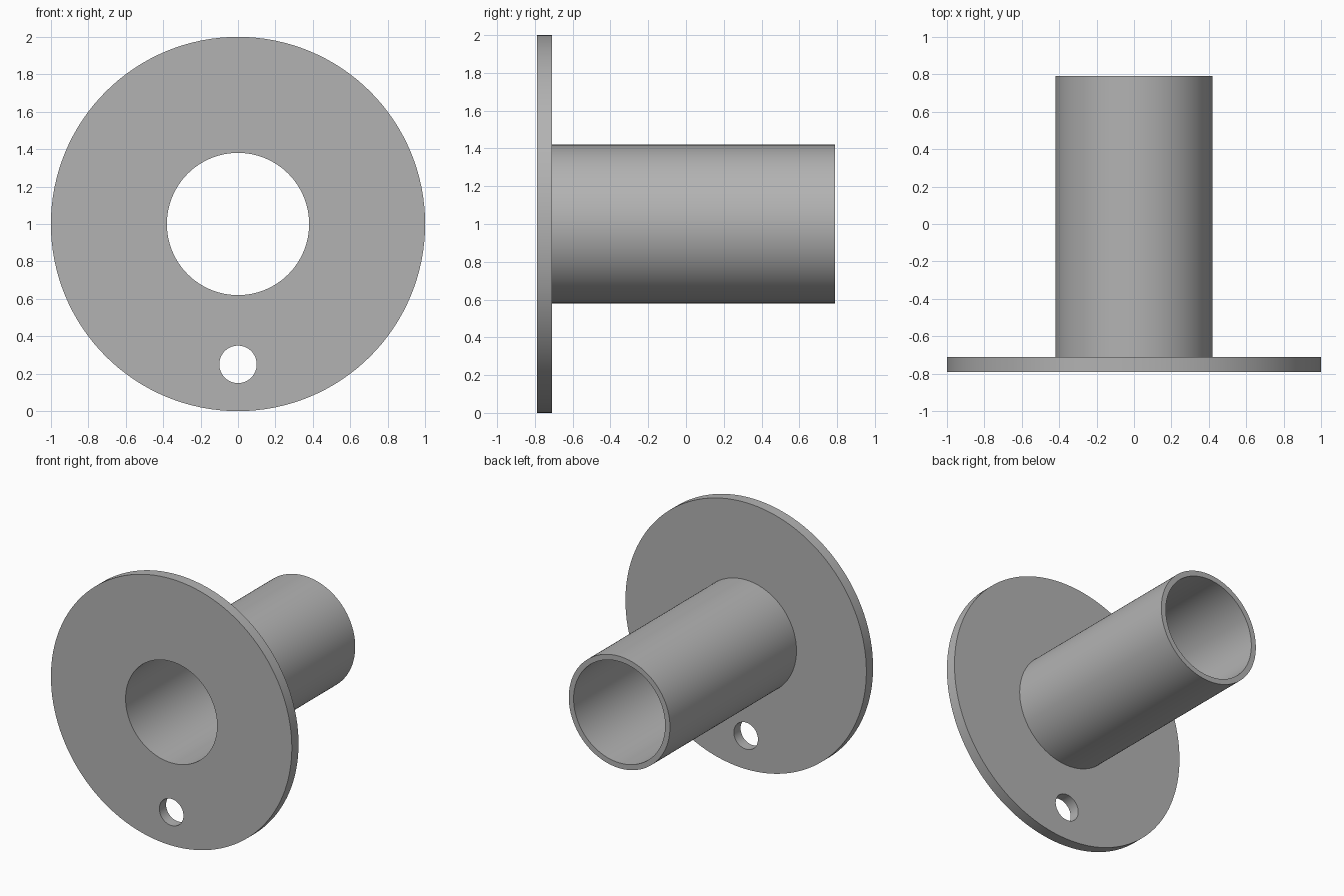
import bpy
import bmesh
import math
from mathutils import Matrix, Vector

if "Cube" in bpy.data.objects:
    bpy.data.objects.remove(bpy.data.objects["Cube"], do_unlink=True)

CENTRE = Vector((0, 0, 1))
FRONT, FLANGE_BACK, BACK = -0.79, -0.71, 0.79
BORE, TUBE, FLANGE = 0.38, 0.42, 1.0

# Plain grey metal
grey = bpy.data.materials.new("grey_metal")
grey.use_nodes = True
colour = (0.45, 0.45, 0.45, 1)
grey.diffuse_color = colour
grey.node_tree.nodes["Principled BSDF"].inputs["Base Color"].default_value = colour


def make_object(name, bm):
    bmesh.ops.recalc_face_normals(bm, faces=bm.faces)
    mesh = bpy.data.meshes.new(name)
    bm.to_mesh(mesh)
    bm.free()
    mesh.materials.append(grey)
    obj = bpy.data.objects.new(name, mesh)
    bpy.context.collection.objects.link(obj)
    return obj


# Flange and hollow tube, turned as one section around the y axis
section = [(BORE, FRONT), (FLANGE, FRONT), (FLANGE, FLANGE_BACK),
           (TUBE, FLANGE_BACK), (TUBE, BACK), (BORE, BACK)]
bm = bmesh.new()
verts = [bm.verts.new(CENTRE + Vector((r, y, 0))) for r, y in section]
edges = [bm.edges.new((v, verts[i - 1])) for i, v in enumerate(verts)]
bmesh.ops.spin(bm, geom=verts + edges, cent=CENTRE, axis=(0, 1, 0),
               angle=math.tau, steps=128, use_merge=True)
bmesh.ops.remove_doubles(bm, verts=bm.verts, dist=0.0001)
sleeve = make_object("flanged_sleeve", bm)

# Round pin hole low on the flange
bm = bmesh.new()
bmesh.ops.create_cone(
    bm, cap_ends=True, segments=64, radius1=0.1, radius2=0.1, depth=0.4,
    matrix=Matrix.Translation((0, FRONT, 0.25)) @ Matrix.Rotation(math.pi / 2, 4, "X"))
cutter = make_object("pin_hole_cutter", bm)
cutter.hide_render = True

hole = sleeve.modifiers.new("pin_hole", "BOOLEAN")
hole.operation = "DIFFERENCE"
hole.solver = "EXACT"
hole.object = cutter

bpy.ops.object.select_all(action="DESELECT")
sleeve.select_set(True)
bpy.context.view_layer.objects.active = sleeve
bpy.ops.object.modifier_apply(modifier=hole.name)
bpy.data.objects.remove(cutter, do_unlink=True)
bpy.ops.object.shade_smooth_by_angle(angle=math.radians(30))
